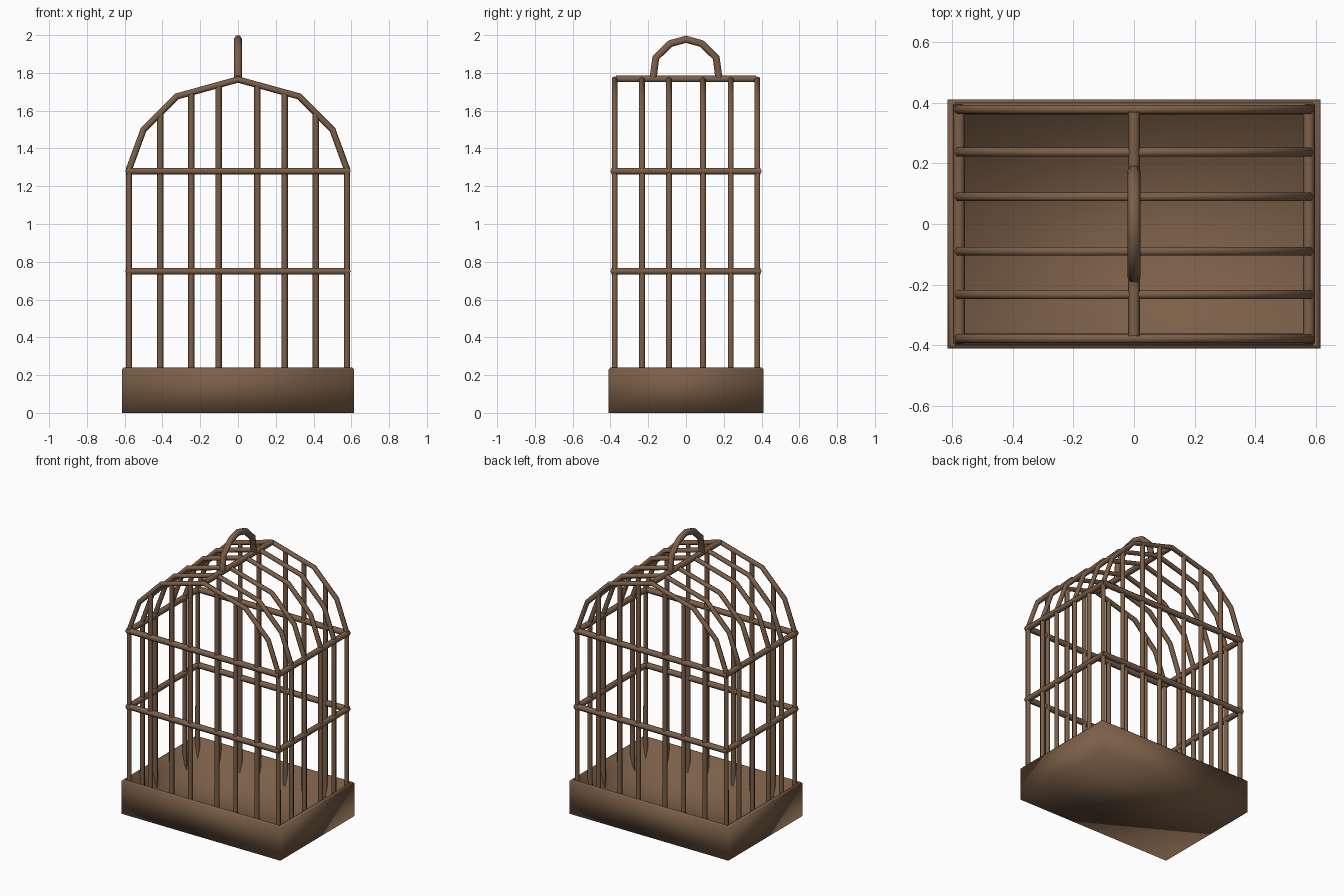
import bpy, bmesh

if "Cube" in bpy.data.objects:
    bpy.data.objects.remove(bpy.data.objects["Cube"])

wood = bpy.data.materials.new("brown")
wood.diffuse_color = (0.2, 0.115, 0.065, 1)
wood.use_nodes = True
wood.node_tree.nodes["Principled BSDF"].inputs["Base Color"].default_value = wood.diffuse_color


def rods(name, paths, radius, cyclic=False):
    """Six-sided rods following the given paths, joined as one mesh object."""
    cu = bpy.data.curves.new(name + "_path", 'CURVE')
    cu.dimensions = '3D'
    cu.bevel_depth = radius
    cu.bevel_resolution = 1
    cu.use_fill_caps = True
    for pts in paths:
        sp = cu.splines.new('POLY')
        sp.points.add(len(pts) - 1)
        for p, co in zip(sp.points, pts):
            p.co = (*co, 1)
        sp.use_cyclic_u = cyclic
    tmp = bpy.data.objects.new(name + "_tmp", cu)
    bpy.context.collection.objects.link(tmp)
    dg = bpy.context.evaluated_depsgraph_get()
    me = bpy.data.meshes.new_from_object(tmp.evaluated_get(dg))
    bpy.data.objects.remove(tmp)
    me.name = name
    me.materials.clear()
    me.materials.append(wood)
    for f in me.polygons:
        f.use_smooth = True
        f.material_index = 0
    ob = bpy.data.objects.new(name, me)
    bpy.context.collection.objects.link(ob)
    return ob


# base tray: stacked rectangles, open top with sloped inner walls
bm = bmesh.new()
rings = []
for x, y, z in [(.615, .41, 0), (.615, .41, .23), (.605, .40, .24),
                (.595, .39, .235), (.558, .357, .06)]:
    rings.append([bm.verts.new((sx * x, sy * y, z))
                  for sx, sy in ((-1, -1), (1, -1), (1, 1), (-1, 1))])
for a, b in zip(rings, rings[1:]):
    for i in range(4):
        j = (i + 1) % 4
        bm.faces.new((a[i], a[j], b[j], b[i]))
bm.faces.new(rings[0][::-1])
bm.faces.new(rings[-1])
for f in bm.faces:
    f.smooth = True
me = bpy.data.meshes.new("base_tray")
bm.to_mesh(me)
bm.free()
me.materials.append(wood)
bpy.context.collection.objects.link(bpy.data.objects.new("base_tray", me))

# hoops: side bars that bend over into the arched roof
FLOOR = .05
half = [(.577, FLOOR), (.577, 1.29), (.5, 1.5), (.325, 1.675), (0, 1.765)]
profile = [(-x, z) for x, z in half] + half[-2::-1]
rods("hoops", [[(x, y, z) for x, z in profile]
               for y in (-.378, -.233, -.09, .09, .237, .378)], .017)


# front and back bars, reaching up to the arch
def arch_height(x):
    x = abs(x)
    for (x1, z1), (x0, z0) in zip(half[1:], half[2:]):
        if x0 <= x <= x1:
            return z0 + (z1 - z0) * (x - x0) / (x1 - x0)


for name, y in (("front_bars", -.378), ("back_bars", .378)):
    rods(name, [[(x, y, FLOOR), (x, y, arch_height(x))]
                for x in (-.412, -.247, -.103, .103, .247, .412)], .017)

# horizontal rails around the cage
for name, z in (("middle_rail", .75), ("upper_rail", 1.28)):
    paths = [[(-.59, s * .381, z), (.59, s * .381, z)] for s in (-1, 1)]
    paths += [[(s * .577, -.395, z), (s * .577, .395, z)] for s in (-1, 1)]
    rods(name, paths, .02)

# roof ridge and carrying handle
rods("ridge", [[(0, -.37, 1.768), (0, .37, 1.768)]], .02)
arc = [(.175, 1.765), (.16, 1.88), (.083, 1.955), (0, 1.978)]
rods("handle", [[(0, -y, z) for y, z in arc] + [(0, y, z) for y, z in arc[-2::-1]]], .022)
